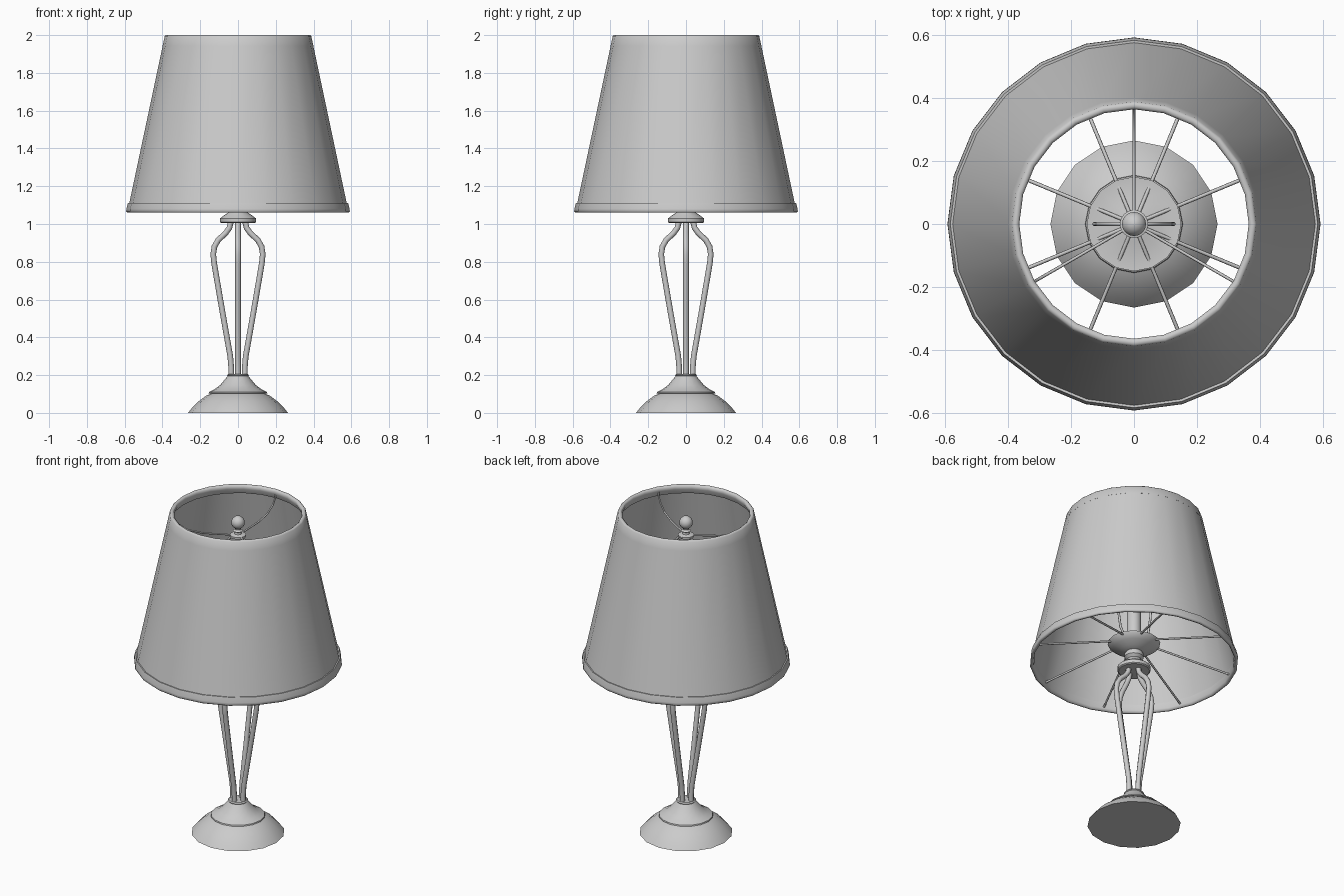
import bpy, bmesh
from math import sin, cos, pi, radians

if "Cube" in bpy.data.objects:
    bpy.data.objects.remove(bpy.data.objects["Cube"])


def finish(obj, angle=35):
    bpy.ops.object.select_all(action='DESELECT')
    obj.select_set(True)
    bpy.context.view_layer.objects.active = obj
    if obj.type == 'CURVE':
        bpy.ops.object.convert(target='MESH')
    bpy.ops.object.shade_smooth_by_angle(angle=radians(angle))


def lathe(name, profile, sides=16, closed=False, angle=35):
    """Revolve (radius, z) points; open profiles get flat end caps."""
    bm = bmesh.new()
    rings = [[bm.verts.new((r * cos(2 * pi * i / sides), r * sin(2 * pi * i / sides), z))
              for i in range(sides)] for r, z in profile]
    pairs = list(zip(rings, rings[1:]))
    if closed:
        pairs.append((rings[-1], rings[0]))
    else:
        bm.faces.new(rings[0])
        bm.faces.new(rings[-1])
    for a, b in pairs:
        for i in range(sides):
            j = (i + 1) % sides
            bm.faces.new((a[i], a[j], b[j], b[i]))
    bmesh.ops.recalc_face_normals(bm, faces=bm.faces)
    me = bpy.data.meshes.new(name)
    bm.to_mesh(me)
    bm.free()
    obj = bpy.data.objects.new(name, me)
    bpy.context.collection.objects.link(obj)
    finish(obj, angle)


def tube(name, path, radius, turn=0.0, res=2):
    """Round rod along (x, z) points, turned about the z axis."""
    cu = bpy.data.curves.new(name, 'CURVE')
    cu.dimensions = '3D'
    cu.bevel_depth = radius
    cu.bevel_resolution = res
    cu.use_fill_caps = True
    sp = cu.splines.new('POLY')
    sp.points.add(len(path) - 1)
    for p, (r, z) in zip(sp.points, path):
        p.co = (r * cos(turn), r * sin(turn), z, 1)
    obj = bpy.data.objects.new(name, cu)
    bpy.context.collection.objects.link(obj)
    finish(obj, 50)


# Stepped foot
lathe("base", [(0.265, 0), (0.245, 0.025), (0.21, 0.06), (0.17, 0.09), (0.145, 0.102),
               (0.155, 0.104), (0.153, 0.111), (0.125, 0.125), (0.095, 0.147),
               (0.07, 0.177), (0.055, 0.195), (0.058, 0.2), (0.052, 0.206)])

# Four bowed legs
leg = [(0.036, 0.19), (0.036, 0.24), (0.041, 0.30), (0.085, 0.55), (0.126, 0.79),
       (0.131, 0.84), (0.125, 0.88), (0.105, 0.915), (0.065, 0.952), (0.045, 0.98), (0.036, 1.02)]
for k in range(4):
    tube(f"leg_{k + 1}", leg, 0.015, k * pi / 2)

# Collar, neck, saucer and socket
lathe("collar", [(0.088, 1.005), (0.095, 1.01), (0.095, 1.03), (0.075, 1.045),
                 (0.05, 1.062), (0.04, 1.08), (0.055, 1.095), (0.055, 1.115), (0.045, 1.13)])
lathe("saucer", [(0.045, 1.125), (0.075, 1.138), (0.115, 1.155), (0.148, 1.18),
                 (0.15, 1.186), (0.09, 1.183), (0.055, 1.195)])
lathe("socket", [(0.04, 1.18), (0.04, 1.42), (0.035, 1.43)])

# Harp loop carrying the shade
half = [(0.04, 1.21), (0.075, 1.22), (0.1, 1.26), (0.122, 1.40), (0.125, 1.55),
        (0.115, 1.70), (0.085, 1.79), (0.045, 1.84), (0, 1.85)]
tube("harp", half + [(-x, z) for x, z in reversed(half[:-1])], 0.007)

# Finial
ball = [(0.039 * sin(a), 1.937 - 0.039 * cos(a))
        for a in [radians(25 + 25.8 * i) for i in range(6)]]
lathe("finial", [(0.022, 1.845), (0.045, 1.85), (0.045, 1.862), (0.02, 1.868),
                 (0.018, 1.88), (0.028, 1.887), (0.016, 1.895)] + ball + [(0.003, 1.976)])

# Three upper spokes and eight lower spokes
for k in range(3):
    tube(f"upper_spoke_{k + 1}", [(0.02, 1.857), (0.2, 1.862), (0.29, 1.88), (0.345, 1.915),
                                  (0.368, 1.95), (0.372, 1.985)], 0.005, pi / 2 + k * 2 * pi / 3)
for k in range(8):
    tube(f"lower_spoke_{k + 1}", [(0.035, 1.2), (0.578, 1.08)], 0.006, pi / 8 + k * pi / 4)

# Shade with rolled trims
lathe("shade", [(0.582, 1.08), (0.391, 1.98), (0.383, 1.98), (0.574, 1.08)], 24, closed=True)
lathe("bottom_trim", [(0.583, 1.112), (0.591, 1.08), (0.592, 1.066), (0.585, 1.06),
                      (0.575, 1.062), (0.569, 1.075), (0.567, 1.11)], 24, closed=True, angle=60)
lathe("top_trim", [(0.399, 1.944), (0.388, 1.994), (0.382, 2.0), (0.372, 2.0),
                   (0.364, 1.993), (0.365, 1.975), (0.38, 1.944)], 24, closed=True, angle=60)
